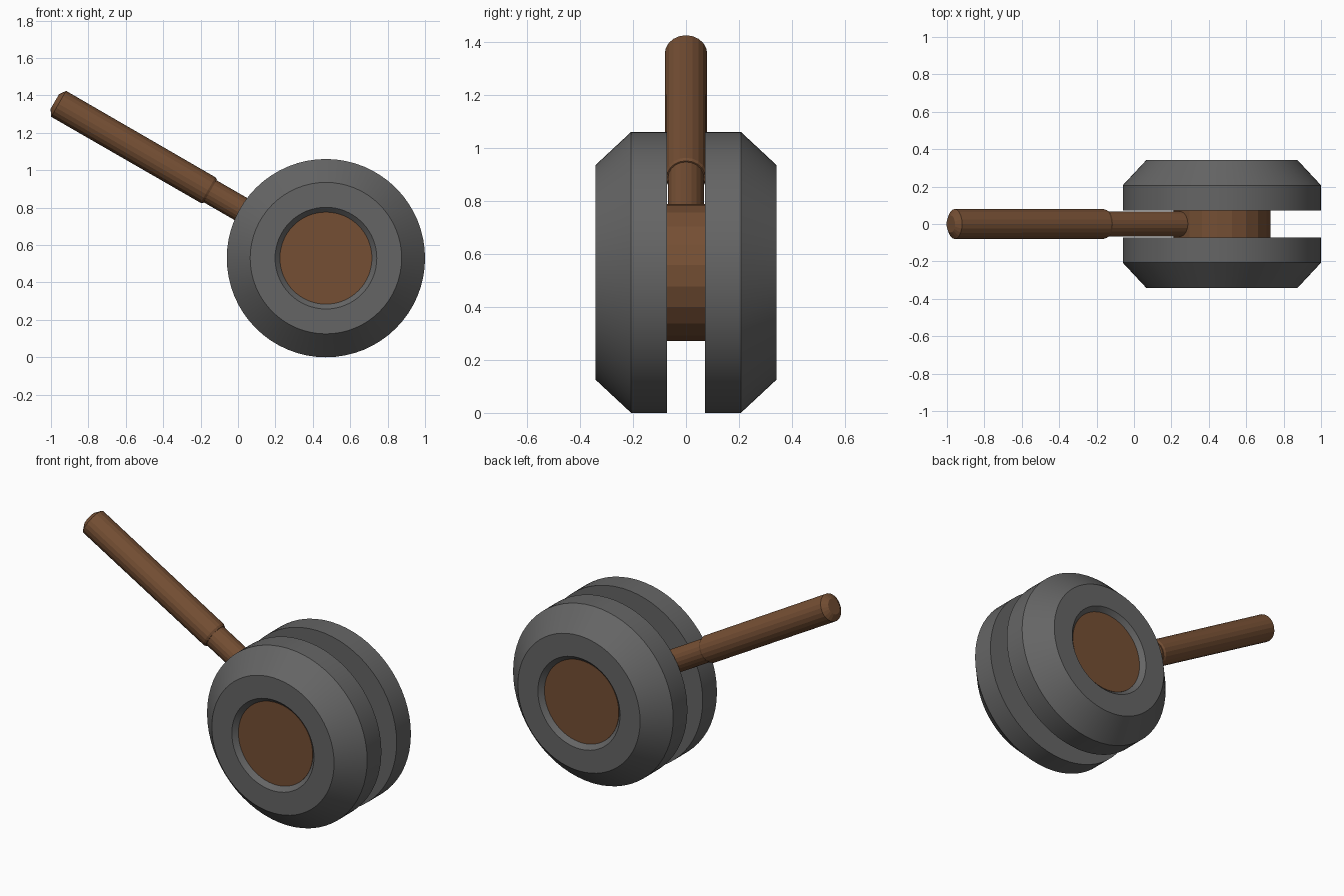
import bpy, bmesh, math
from mathutils import Matrix, Vector

if "Cube" in bpy.data.objects:
    bpy.data.objects.remove(bpy.data.objects["Cube"])

CENTER = Vector((0.47, 0, 0.53))


def material(name, rgb):
    m = bpy.data.materials.new(name)
    m.diffuse_color = (*rgb, 1)
    m.use_nodes = True
    m.node_tree.nodes["Principled BSDF"].inputs["Base Color"].default_value = m.diffuse_color
    return m


GREY = material("dark_grey", (0.130, 0.130, 0.130))
BROWN = material("wood_brown", (0.178, 0.078, 0.034))


def lathe(name, profile, segments, matrix, mat, smooth=False):
    """Spin (radius, height) points round local z, capping radius-0 ends."""
    bm = bmesh.new()
    rings = []
    for r, h in profile:
        if r == 0:
            rings.append([bm.verts.new((0, 0, h))] * segments)
        else:
            rings.append([bm.verts.new((r * math.cos(a), r * math.sin(a), h))
                          for a in (2 * math.pi * i / segments for i in range(segments))])
    for lower, upper in zip(rings, rings[1:]):
        for i in range(segments):
            j = (i + 1) % segments
            loop = [lower[i], lower[j], upper[j], upper[i]]
            bm.faces.new(list(dict.fromkeys(loop)))
    bmesh.ops.transform(bm, matrix=matrix, verts=bm.verts)
    bmesh.ops.recalc_face_normals(bm, faces=bm.faces)
    mesh = bpy.data.meshes.new(name)
    bm.to_mesh(mesh)
    bm.free()
    mesh.materials.append(mat)
    obj = bpy.data.objects.new(name, mesh)
    bpy.context.collection.objects.link(obj)
    if smooth:
        bpy.ops.object.select_all(action='DESELECT')
        bpy.context.view_layer.objects.active = obj
        obj.select_set(True)
        bpy.ops.object.shade_smooth_by_angle(angle=math.radians(25))
    return obj


place = Matrix.Translation(CENTER)

# Two chamfered wheels with shallow tapered recesses and wooden axle ends
for side, label in ((1, "front"), (-1, "back")):
    turn = place @ Matrix.Rotation(math.radians(90 * side), 4, 'X')
    lathe(label + "_wheel",
          [(0, 0.072), (0.53, 0.072), (0.53, 0.207), (0.405, 0.341),
           (0.272, 0.341), (0.246, 0.314), (0, 0.314)],
          64, turn, GREY, True)
    lathe(label + "_axle_end",
          [(0, 0.310), (0.246, 0.310), (0.246, 0.316), (0, 0.316)],
          64, turn, BROWN, True)

# Twenty-sided hub between the wheels, a corner pointing along the handle
hub_turn = (place @ Matrix.Rotation(math.radians(30), 4, 'Y')
            @ Matrix.Rotation(math.radians(90), 4, 'X'))
lathe("hub", [(0, -0.073), (0.26, -0.073), (0.26, 0.073), (0, 0.073)],
      20, hub_turn, BROWN)

# Handle leaning 30 degrees above horizontal: thin neck, then thick grip
lean = place @ Matrix.Rotation(math.radians(-60), 4, 'Y')
lathe("handle_neck", [(0, 0.15), (0.068, 0.15), (0.068, 0.73), (0, 0.73)],
      20, lean, BROWN)
lathe("handle_grip",
      [(0, 0.715), (0.073, 0.715), (0.079, 0.728), (0.080, 1.65),
       (0.045, 1.674), (0, 1.674)],
      20, lean, BROWN)
